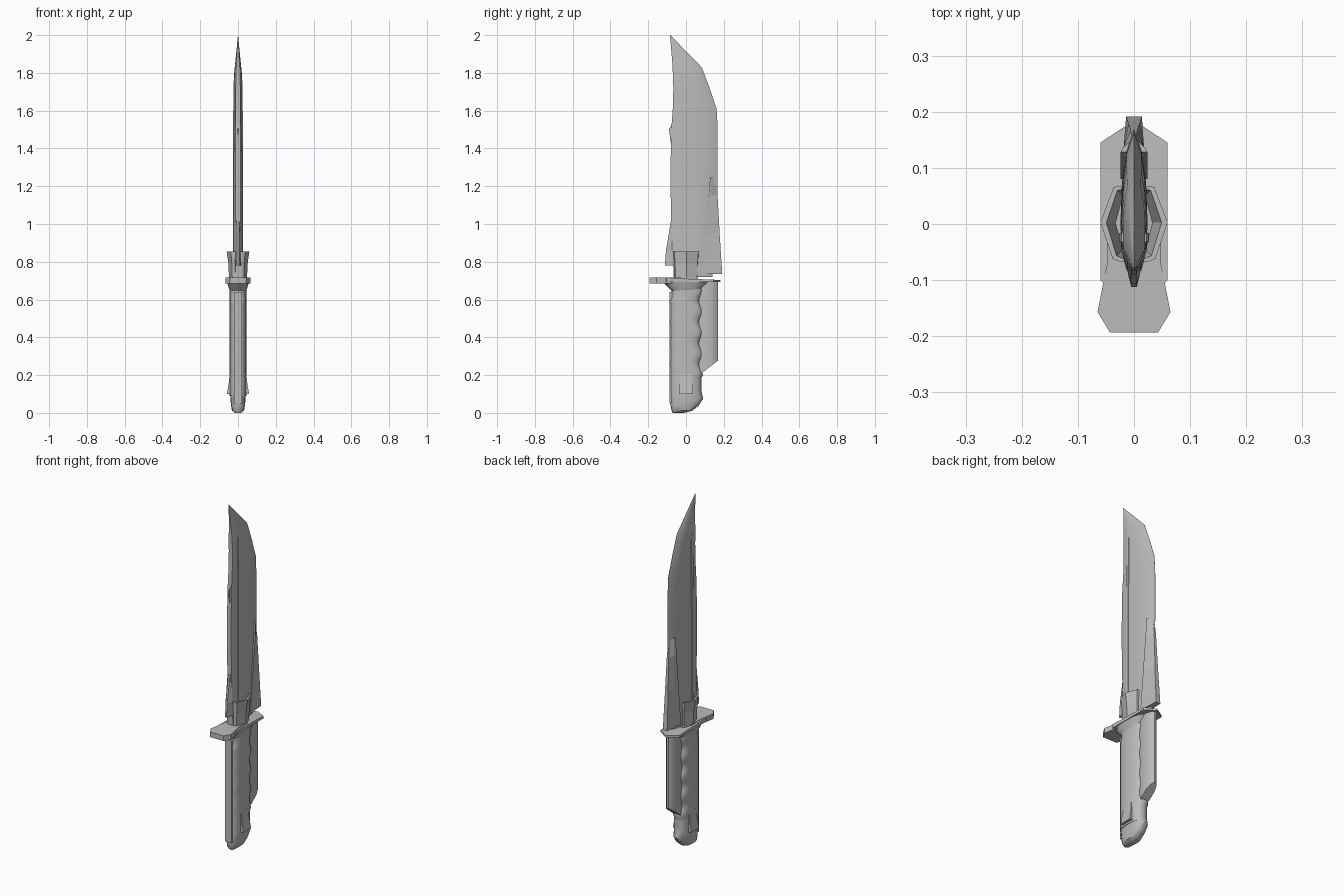
import bpy, bmesh, math

cube = bpy.data.objects.get("Cube")
if cube:
    bpy.data.objects.remove(cube, do_unlink=True)

steel = bpy.data.materials.new("plain grey")
steel.use_nodes = True
GREY = (0.5, 0.5, 0.5, 1)
steel.diffuse_color = GREY
steel.node_tree.nodes["Principled BSDF"].inputs["Base Color"].default_value = GREY


def loft(name, rings, caps=(True, True), smooth=40):
    """Skin a list of equal-length rings of points into one object."""
    bm = bmesh.new()
    loops = [[bm.verts.new(p) for p in ring] for ring in rings]
    n = len(loops[0])
    for a, b in zip(loops, loops[1:]):
        for i in range(n):
            j = (i + 1) % n
            bm.faces.new((a[i], a[j], b[j], b[i]))
    if caps[0]:
        bm.faces.new(loops[0][::-1])
    if caps[1]:
        bm.faces.new(loops[-1])
    bmesh.ops.remove_doubles(bm, verts=bm.verts, dist=0.0002)
    bmesh.ops.recalc_face_normals(bm, faces=bm.faces)
    mesh = bpy.data.meshes.new(name)
    bm.to_mesh(mesh)
    bm.free()
    mesh.materials.append(steel)
    obj = bpy.data.objects.new(name, mesh)
    bpy.context.collection.objects.link(obj)
    if smooth:
        bpy.ops.object.select_all(action="DESELECT")
        obj.select_set(True)
        bpy.context.view_layer.objects.active = obj
        bpy.ops.object.shade_smooth_by_angle(angle=math.radians(smooth))
    return obj


def mirrored(half, z):
    """Close a right-hand (x, y) outline by mirroring it; z may vary with y."""
    height = z if callable(z) else (lambda y: z)
    full = half + [(-x, y) for x, y in reversed(half)]
    return [(x, y, height(y)) for x, y in full]


def oval(z, y0, y1, half_x, n=16, power=0.75):
    """Rounded section between y0 and y1."""
    ring = []
    for i in range(n):
        a = math.tau * i / n
        c, s = math.cos(a), math.sin(a)
        ring.append((half_x * math.copysign(abs(c) ** power, c),
                     (y0 + y1) / 2 + (y1 - y0) / 2 * math.copysign(abs(s) ** power, s), z))
    return ring


# Blade: spine at the front, sharp edge at the back, clipped point
# Each row: height, spine y, edge y, half thickness
stations = [(0.72, -0.065, 0.14, 0.024), (1.0, -0.078, 0.165, 0.024),
            (1.25, -0.083, 0.168, 0.024), (1.5, -0.078, 0.168, 0.023),
            (1.61, -0.070, 0.162, 0.022), (1.72, -0.067, 0.125, 0.022),
            (1.80, -0.070, 0.095, 0.020), (1.83, -0.071, 0.083, 0.017),
            (1.91, -0.077, 0.005, 0.009), (2.0, -0.085, -0.083, 0.0005)]
shape = [(0.55, 0.0), (0.95, 0.15), (1.0, 0.35), (0.9, 0.62), (0.6, 0.84), (0.02, 1.0)]
loft("blade", [mirrored([(w * t, a + (b - a) * k) for t, k in shape], z)
               for z, a, b, w in stations])

# Long raised rib along each flat of the blade
for side, label in ((1, "left"), (-1, "right")):
    loft(label + "_blade_rib",
         [[(side * x, y, z) for x, y in
           ((0.010, -0.035), (w, -0.032), (w, -0.016), (0.010, -0.012))]
          for z, w in ((0.74, 0.027), (1.55, 0.026), (1.79, 0.022))], smooth=0)

# Flared heel of the cutting edge
loft("blade_heel", [mirrored([(0.024, y0), (0.019, ym), (w, y1)], z)
                    for z, y0, ym, y1, w in
                    ((0.735, 0.08, 0.12, 0.192, 0.014), (0.95, 0.10, 0.13, 0.178, 0.010),
                     (1.15, 0.12, 0.135, 0.167, 0.006), (1.25, 0.128, 0.137, 0.150, 0.003))],
     smooth=0)

# Small splinter at the spine side of the heel and a nick higher up
loft("spine_heel", [mirrored([(0.008, -0.05), (0.014, -0.075), (0.005, y)], z)
                    for z, y in ((0.78, -0.112), (0.86, -0.106), (1.02, -0.079))], smooth=0)
loft("spine_nick", [mirrored([(0.006, -0.06), (0.004, y)], z)
                    for z, y in ((1.42, -0.079), (1.50, -0.090), (1.53, -0.074))], smooth=0)

# Open flared collar around the blade root
def collar_ring(z, s):
    half = [(0.022, -0.068), (0.038, -0.062), (0.060, 0.003), (0.036, 0.066), (0.020, 0.068)]
    return mirrored([(x * s, y * (0.5 + 0.5 * s)) for x, y in half], z)

loft("collar", [collar_ring(z, s) for z, s in
                ((0.66, 0.75), (0.72, 0.80), (0.79, 0.85), (0.855, 1.0),
                 (0.855, 0.82), (0.78, 0.55))], smooth=0)

# Cross guard: broad tongue in front, pointed at the back
tongue = [(0.043, -0.193), (0.065, -0.157), (0.048, -0.07), (0.048, 0.02)]
loft("guard_front", [mirrored(tongue, z) for z in (0.686, 0.716)], smooth=0)
back = [(0.05, -0.11), (0.060, -0.10), (0.060, 0.145), (0.004, 0.182)]
loft("guard_back", [mirrored(back, 0.692),
                    mirrored(back, lambda y: 0.714 - 0.09 * max(0, y - 0.05))], smooth=0)

# Flange tapering from the guard down to the grip
loft("guard_flange", [oval(0.645, -0.075, 0.075, 0.042), oval(0.665, -0.095, 0.09, 0.05),
                      oval(0.695, -0.125, 0.125, 0.058)])

# Grip with finger grooves along the back
grip = []
for i in range(37):
    z = 0.09 + 0.57 * i / 36
    groove = 0.009 * math.cos((z - 0.20) * math.tau / 0.112) if z > 0.19 else 0
    grip.append(oval(z, -0.085 if z < 0.6 else -0.078, 0.081 + groove, 0.044))
loft("grip", grip, smooth=50)

# Flat strip down the front of the grip
loft("grip_front_strip", [mirrored([(0.02, -0.07), (0.02, -0.088)], z)
                          for z in (0.05, 0.64)], smooth=0)

# Side flaps flaring outward at the foot of the grip
for side, label in ((1, "left"), (-1, "right")):
    loft(label + "_grip_flap",
         [[(side * x, y, z) for x, y in ((0.03, -w), (out, -w), (out, w), (0.03, w))]
          for z, w, out in ((0.10, 0.036, 0.059), (0.15, 0.034, 0.050), (0.21, 0.03, 0.043))],
         smooth=0)

# Pommel with a slanted underside
loft("pommel", [oval(0.0, -0.070, -0.010, 0.016), oval(0.012, -0.076, 0.035, 0.032),
                oval(0.04, -0.082, 0.068, 0.037), oval(0.075, -0.084, 0.091, 0.040),
                oval(0.13, -0.085, 0.078, 0.043)])

# Rounded bar running down behind the grip, slanted at its foot
def bar_ring(z, slant=0):
    half = [(0.018, 0.055), (0.026, 0.09), (0.026, 0.130), (0.018, 0.155), (0.006, 0.169)]
    return mirrored(half, lambda y: z + slant * (y - 0.09))

loft("rear_bar", [bar_ring(0.215, 0.78), bar_ring(0.30), bar_ring(0.70)])
